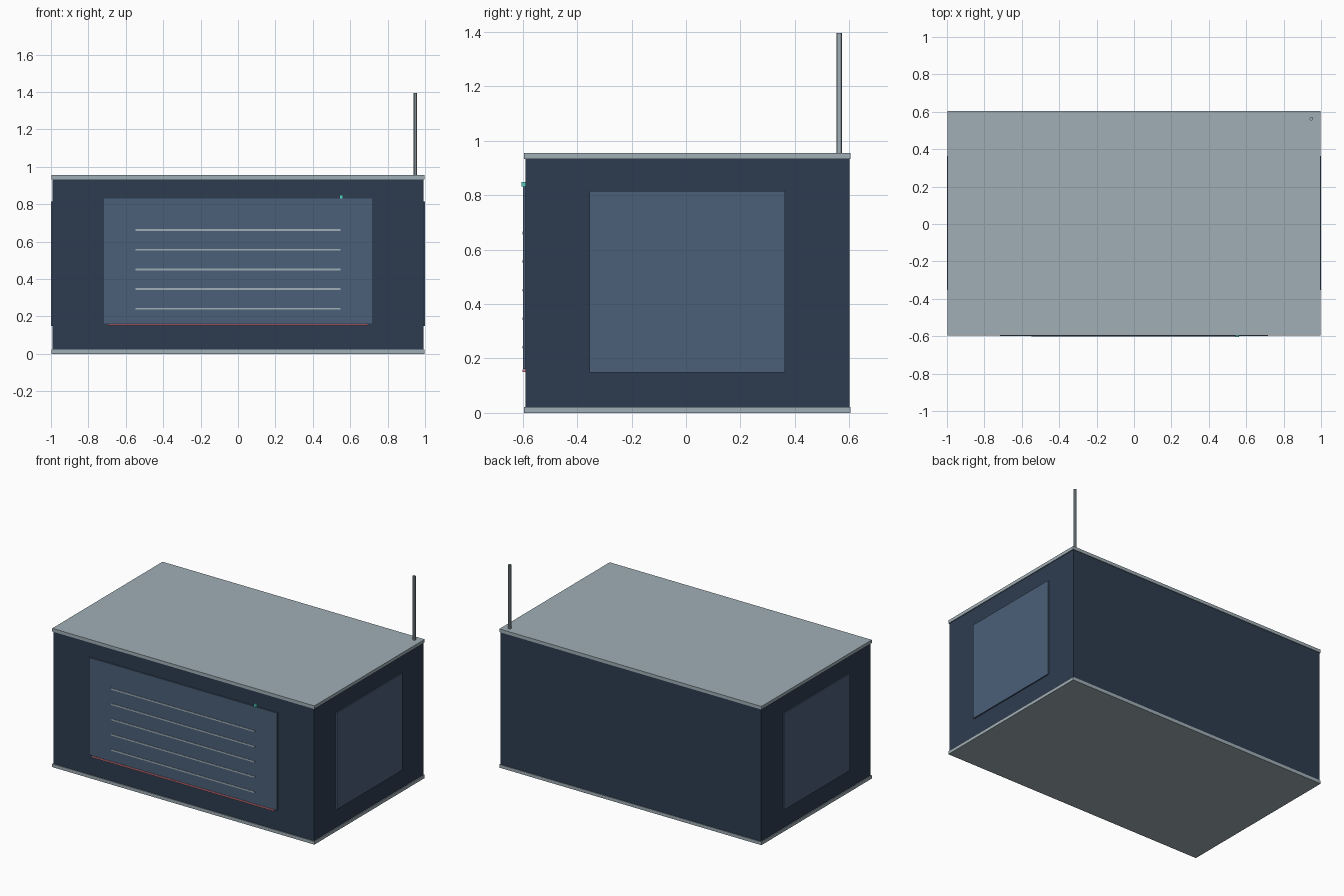
import bpy

if "Cube" in bpy.data.objects:
    bpy.data.objects.remove(bpy.data.objects["Cube"])


def material(name, rgb):
    m = bpy.data.materials.new(name)
    m.diffuse_color = (*rgb, 1)
    m.use_nodes = True
    m.node_tree.nodes["Principled BSDF"].inputs["Base Color"].default_value = m.diffuse_color
    return m


navy = material("navy", (0.027, 0.045, 0.08))
slate = material("slate", (0.07, 0.115, 0.19))
steel = material("steel", (0.35, 0.43, 0.47))
red = material("red", (0.75, 0.2, 0.25))
teal = material("teal", (0.1, 0.65, 0.55))


def box(name, lo, hi, mat):
    """Box between two opposite corners."""
    bpy.ops.mesh.primitive_cube_add(
        size=1, location=[(a + b) / 2 for a, b in zip(lo, hi)])
    ob = bpy.context.object
    ob.name = name
    ob.scale = [b - a for a, b in zip(lo, hi)]
    bpy.ops.object.transform_apply(location=False, rotation=False, scale=True)
    ob.data.materials.append(mat)
    return ob


# Main housing with thin top and bottom trim plates
H = 0.955
box("housing", (-0.992, -0.59, 0.001), (0.992, 0.601, H - 0.001), navy)
box("bottom_trim", (-0.998, -0.595, 0), (0.998, 0.605, 0.022), steel)
box("top_trim", (-0.998, -0.595, H - 0.022), (0.998, 0.605, H), steel)

# Side panels
for side, s in (("left", -1), ("right", 1)):
    x = sorted((s * 0.985, s * 1.0))
    box(side + "_panel", (x[0], -0.354, 0.148), (x[1], 0.363, 0.815), slate)

# Front panel, slats and accents
box("front_panel", (-0.716, -0.598, 0.161), (0.716, -0.58, 0.831), slate)
for i in range(5):
    z = 0.241 + i * 0.105
    box(f"front_slat_{i + 1}", (-0.547, -0.601, z - 0.005),
        (0.547, -0.59, z + 0.005), steel)
box("accent_strip", (-0.695, -0.6, 0.15), (0.695, -0.588, 0.16), red)
box("status_light", (0.542, -0.605, 0.831), (0.561, -0.588, 0.849), teal)

# Antenna on the rear right corner
bpy.ops.mesh.primitive_cylinder_add(
    vertices=12, radius=0.0095, depth=0.44, location=(0.948, 0.563, H + 0.22))
antenna = bpy.context.object
antenna.name = "antenna"
antenna.data.materials.append(steel)
bpy.ops.object.shade_smooth_by_angle()
